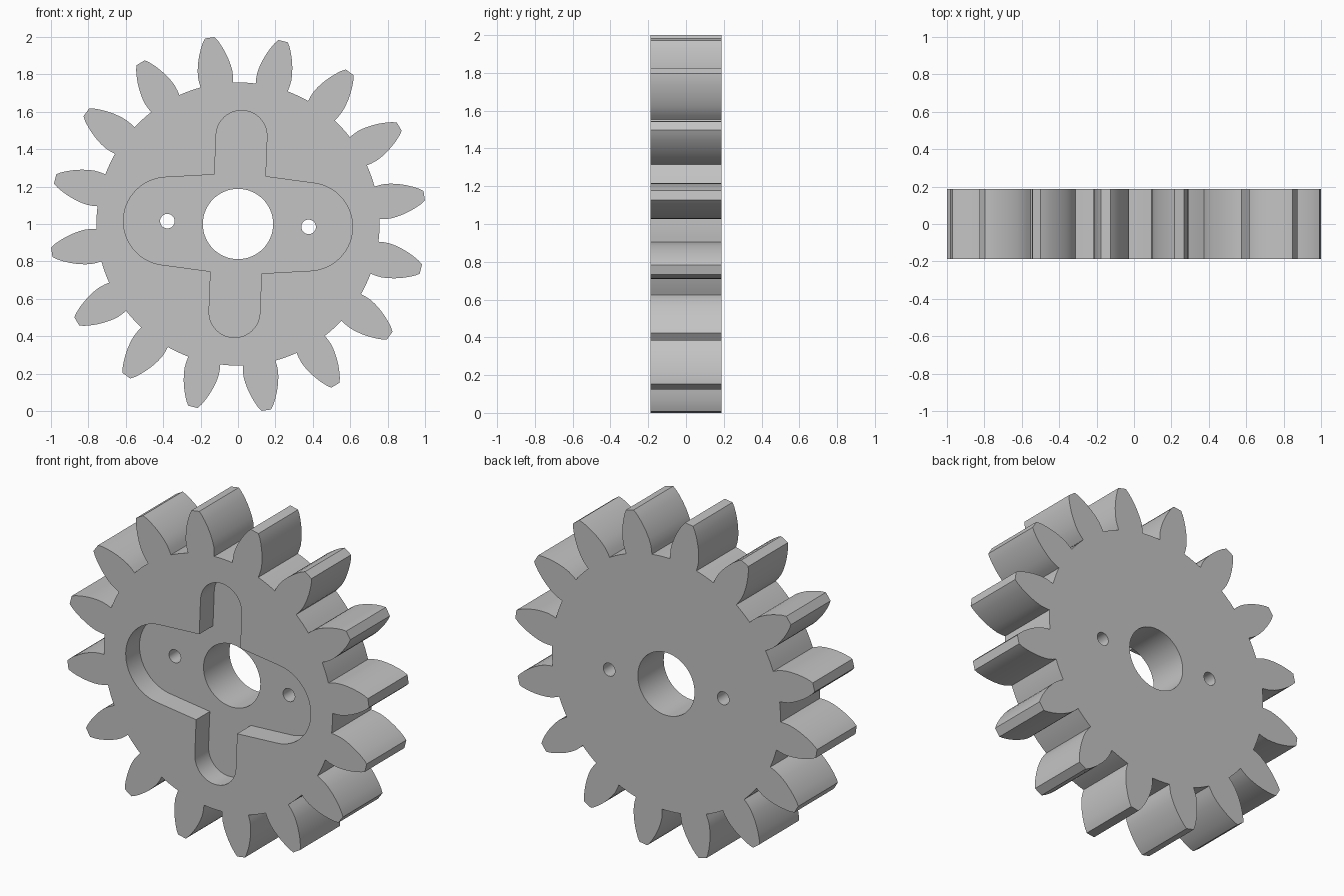
import bpy, bmesh
from math import sin, cos, pi, radians, hypot, atan2

cube = bpy.data.objects.get("Cube")
if cube:
    bpy.data.objects.remove(cube, do_unlink=True)

HALF = 0.1875          # half thickness of the gear
CENTRE_Z = 1.0
TEETH = 16
TOOTH_START = radians(8.65)
ROOT_R = 0.757

grey = bpy.data.materials.new("light_grey")
grey.use_nodes = True
colour = (0.55, 0.55, 0.55, 1)
grey.diffuse_color = colour
grey.node_tree.nodes["Principled BSDF"].inputs["Base Color"].default_value = colour


def turn(points, a):
    return [(x * cos(a) - z * sin(a), x * sin(a) + z * cos(a)) for x, z in points]


def arc(cx, cz, r, a0, a1, n):
    return [(cx + r * cos(a0 + (a1 - a0) * i / n),
             cz + r * sin(a0 + (a1 - a0) * i / n)) for i in range(n + 1)]


def prism(name, outline, y0, y1):
    """Extrude an x-z outline from y0 to y1."""
    bm = bmesh.new()
    face = bm.faces.new([bm.verts.new((x, y0, z + CENTRE_Z)) for x, z in outline])
    ext = bmesh.ops.extrude_face_region(bm, geom=[face])
    moved = [v for v in ext["geom"] if isinstance(v, bmesh.types.BMVert)]
    bmesh.ops.translate(bm, verts=moved, vec=(0, y1 - y0, 0))
    bmesh.ops.recalc_face_normals(bm, faces=bm.faces)
    mesh = bpy.data.meshes.new(name)
    bm.to_mesh(mesh)
    bm.free()
    mesh.materials.append(grey)
    obj = bpy.data.objects.new(name, mesh)
    bpy.context.collection.objects.link(obj)
    return obj


# Gear outline: leaf-shaped teeth joined by short root arcs
flank = [(0.752, 0.088), (0.78, 0.092), (0.81, 0.0935), (0.843, 0.090), (0.883, 0.0815),
         (0.92, 0.070), (0.955, 0.056), (0.985, 0.041), (1.007, 0.026)]
tooth = [(r, -w) for r, w in flank] + [(r, w) for r, w in reversed(flank)]
pitch = 2 * pi / TEETH
root_half = atan2(flank[0][1], flank[0][0])
valley = arc(0, 0, ROOT_R, root_half, pitch - root_half, 4)[1:-1]
outline = []
for k in range(TEETH):
    outline += turn(tooth + valley, TOOTH_START + k * pitch)
gear = prism("gear_body", outline, -HALF, HALF)

# Cross-shaped pocket: tapered wide lobes and a narrow upright slot
LOBE_X, LOBE_R, SLOT_R, SLOT_TOP = 0.378, 0.235, 0.136, 0.6075
taper = radians(5.4)
quarter = arc(LOBE_X, 0, LOBE_R, 0, pi / 2 - taper, 14)
quarter += [(SLOT_R, 0.259)]
quarter += arc(0, SLOT_TOP - SLOT_R, SLOT_R, 0, pi / 2, 12)
upper = quarter + [(-x, z) for x, z in reversed(quarter[:-1])]
pocket = upper + [(x, -z) for x, z in reversed(upper[1:-1])]
tilt = radians(-2.3)
cutters = [prism("pocket_cutter", turn(pocket, tilt), -HALF - 0.1, -HALF + 0.13)]

# Central bore and the two pin holes
cutters.append(prism("bore_cutter", arc(0, 0, 0.188, 0, 2 * pi, 64)[:-1], -0.5, 0.5))
for side in (1, -1):
    hole = arc(side * LOBE_X, 0, 0.039, 0, 2 * pi, 28)[:-1]
    cutters.append(prism("pin_hole_cutter", turn(hole, tilt), -0.5, 0.5))

bpy.ops.object.select_all(action="DESELECT")
bpy.context.view_layer.objects.active = gear
gear.select_set(True)
for cutter in cutters:
    cutter.hide_render = True
    mod = gear.modifiers.new("cut", "BOOLEAN")
    mod.operation = "DIFFERENCE"
    mod.solver = "EXACT"
    mod.object = cutter
    bpy.ops.object.modifier_apply(modifier=mod.name)
    bpy.data.objects.remove(cutter, do_unlink=True)

bpy.ops.object.shade_smooth_by_angle(angle=radians(22))
